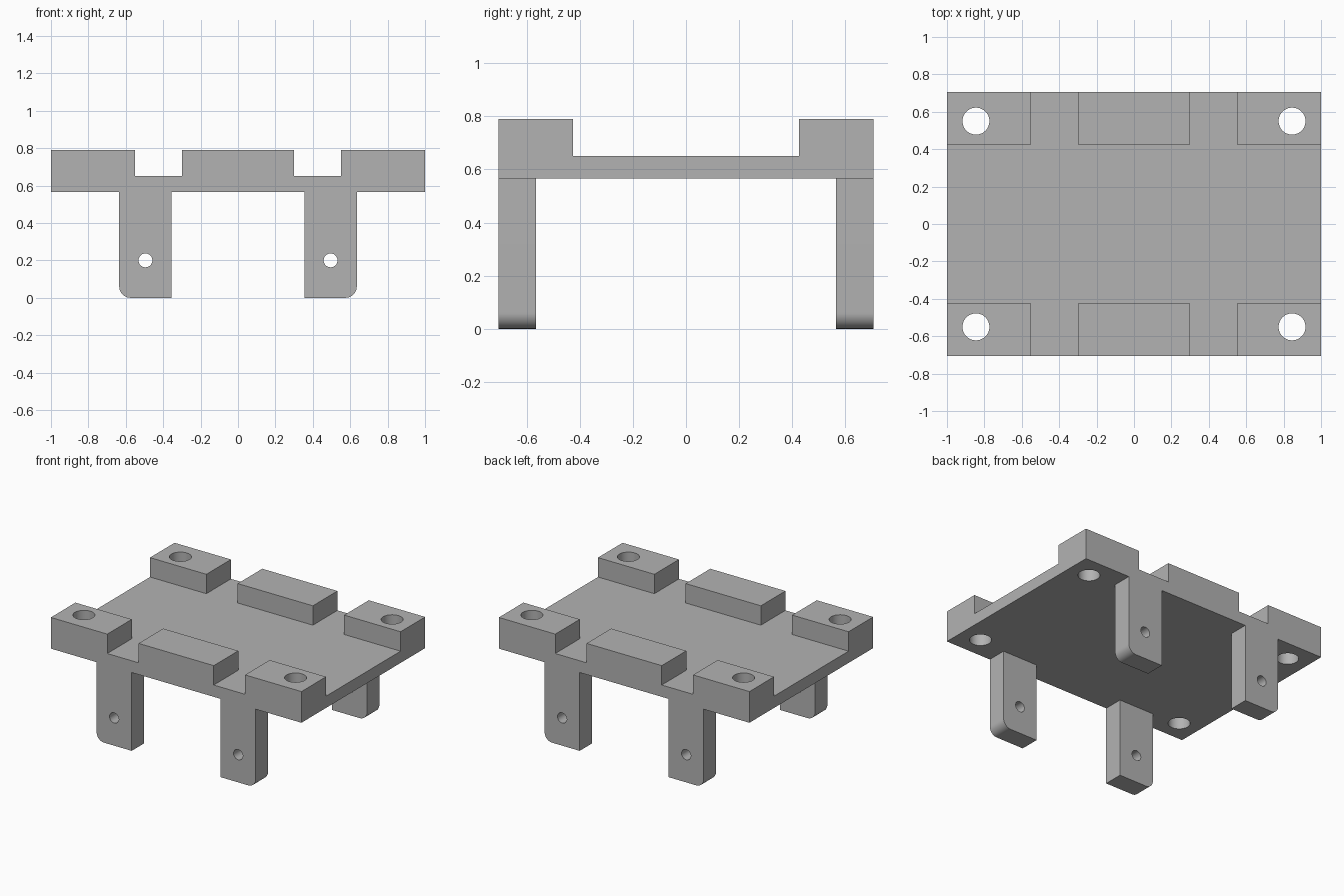
import bpy
import bmesh
import math
from mathutils import Matrix, Vector

cube = bpy.data.objects.get("Cube")
if cube:
    bpy.data.objects.remove(cube, do_unlink=True)

# Main dimensions
HALF_X, HALF_Y = 1.0, 0.705
UNDERSIDE, DECK_TOP, BLOCK_TOP = 0.565, 0.65, 0.79
BLOCK_INNER, LEG_INNER = 0.425, 0.565

grey = bpy.data.materials.new("plain grey")
grey.use_nodes = True
colour = (0.45, 0.45, 0.45, 1)
grey.diffuse_color = colour
grey.node_tree.nodes["Principled BSDF"].inputs["Base Color"].default_value = colour


def make_object(name, bm):
    bmesh.ops.recalc_face_normals(bm, faces=bm.faces)
    mesh = bpy.data.meshes.new(name)
    bm.to_mesh(mesh)
    bm.free()
    mesh.materials.append(grey)
    obj = bpy.data.objects.new(name, mesh)
    bpy.context.collection.objects.link(obj)
    return obj


def box(name, low, high):
    low, high = Vector(low), Vector(high)
    bm = bmesh.new()
    place = Matrix.Translation((low + high) / 2) @ Matrix.Diagonal((*(high - low), 1))
    bmesh.ops.create_cube(bm, size=1, matrix=place)
    return make_object(name, bm)


def cylinder(name, centre, radius, depth, turn=0):
    bm = bmesh.new()
    place = Matrix.Translation(centre) @ Matrix.Rotation(turn, 4, 'X')
    bmesh.ops.create_cone(bm, cap_ends=True, segments=48, radius1=radius,
                          radius2=radius, depth=depth, matrix=place)
    return make_object(name, bm)


def leg(name, sx, sy):
    # Upright bar with its outer bottom corner rounded
    inner, outer, top, r = 0.355, 0.635, 0.61, 0.06
    outline = [(inner, top), (inner, 0)]
    for i in range(13):
        a = math.pi / 2 * i / 12
        outline.append((outer - r + r * math.sin(a), r - r * math.cos(a)))
    outline.append((outer, top))
    bm = bmesh.new()
    face = bm.faces.new([bm.verts.new((sx * x, sy * LEG_INNER, z)) for x, z in outline])
    extruded = bmesh.ops.extrude_face_region(bm, geom=[face])["geom"]
    bmesh.ops.translate(bm, vec=(0, sy * (HALF_Y - LEG_INNER), 0),
                        verts=[g for g in extruded if isinstance(g, bmesh.types.BMVert)])
    return make_object(name, bm)


def combine(target, parts, operation):
    bpy.context.view_layer.objects.active = target
    for part in parts:
        mod = target.modifiers.new(operation.lower(), 'BOOLEAN')
        mod.operation, mod.solver, mod.object = operation, 'EXACT', part
        bpy.ops.object.modifier_apply(modifier=mod.name)
        bpy.data.objects.remove(part, do_unlink=True)


# Deck with raised blocks and four legs, fused into one body
body = box("mounting_bracket", (-HALF_X, -HALF_Y, UNDERSIDE), (HALF_X, HALF_Y, DECK_TOP))
parts, holes = [], []
for sy in (-1, 1):
    y0, y1 = sorted((sy * BLOCK_INNER, sy * HALF_Y))
    for x0, x1 in ((-HALF_X, -0.55), (-0.3, 0.3), (0.55, HALF_X)):
        parts.append(box("raised_block", (x0, y0, 0.61), (x1, y1, BLOCK_TOP)))
    for sx in (-1, 1):
        parts.append(leg("leg", sx, sy))
        # Corner screw hole and leg pin hole
        holes.append(cylinder("screw_hole", (sx * 0.845, sy * 0.55, 0.68), 0.072, 0.5))
        holes.append(cylinder("pin_hole", (sx * 0.495, sy * 0.635, 0.2), 0.037, 0.3, math.pi / 2))
combine(body, parts, 'UNION')

# Merge flat faces before drilling
bm = bmesh.new()
bm.from_mesh(body.data)
bmesh.ops.remove_doubles(bm, verts=bm.verts, dist=0.0001)
bmesh.ops.dissolve_limit(bm, angle_limit=math.radians(0.5), verts=bm.verts, edges=bm.edges)
bm.to_mesh(body.data)
bm.free()
combine(body, holes, 'DIFFERENCE')

# Smooth hole walls and rounded corners, keep edges sharp
bpy.ops.object.select_all(action='DESELECT')
body.select_set(True)
bpy.context.view_layer.objects.active = body
bpy.ops.object.shade_smooth_by_angle(angle=math.radians(30))
